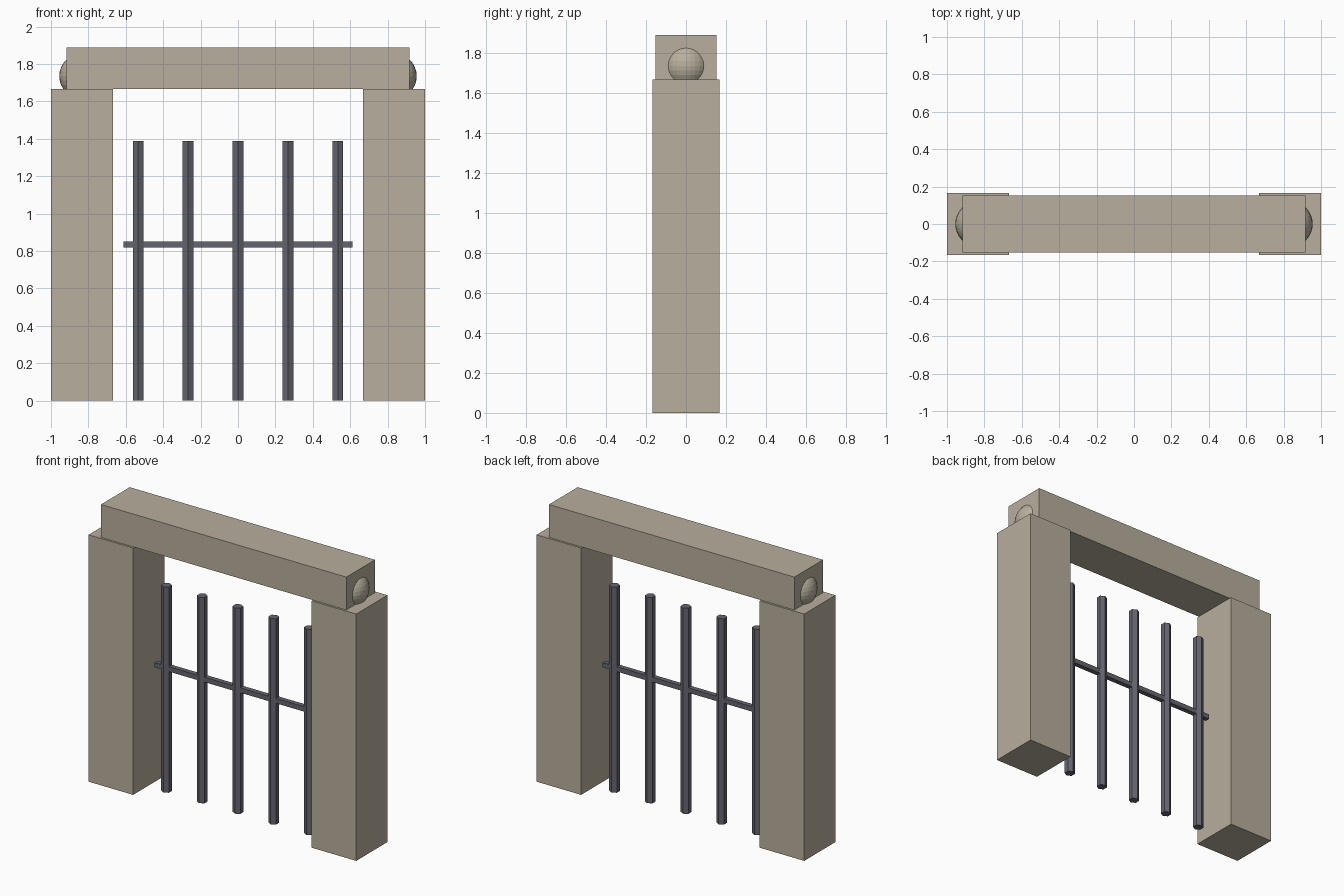
import bpy

if "Cube" in bpy.data.objects:
    bpy.data.objects.remove(bpy.data.objects["Cube"])


def material(name, color):
    m = bpy.data.materials.new(name)
    m.diffuse_color = (*color, 1)
    m.use_nodes = True
    m.node_tree.nodes["Principled BSDF"].inputs["Base Color"].default_value = m.diffuse_color
    return m


stone = material("stone", (0.48, 0.43, 0.34))
iron = material("iron", (0.13, 0.13, 0.16))


def finish(name, mat):
    obj = bpy.context.object
    obj.name = name
    obj.data.materials.append(mat)
    return obj


def box(name, size, center, mat):
    bpy.ops.mesh.primitive_cube_add(size=1, location=center)
    bpy.context.object.scale = size
    bpy.ops.object.transform_apply(location=False, rotation=False, scale=True)
    return finish(name, mat)


PILLAR_H = 1.667
LINTEL_H = 0.222

# Stone pillars, each with a ball that pokes out of the lintel end
for side, label in ((-1, "left"), (1, "right")):
    box(f"{label}_pillar", (0.333, 0.333, PILLAR_H),
        (side * 0.8335, 0, PILLAR_H / 2), stone)
    bpy.ops.mesh.primitive_uv_sphere_add(segments=32, ring_count=16, radius=0.122,
                                         location=(side * 0.8335, 0, 1.735))
    finish(f"{label}_ball", stone)

# Lintel across the pillars
box("lintel", (1.833, 0.306, LINTEL_H), (0, 0, PILLAR_H + LINTEL_H / 2), stone)

# Six-sided upright gate bars
BAR_H = 1.389
for i in range(5):
    bpy.ops.mesh.primitive_cylinder_add(vertices=6, radius=0.033, depth=BAR_H,
                                        location=((i - 2) * 0.267, 0, BAR_H / 2))
    finish(f"gate_bar_{i + 1}", iron)

# Horizontal rail through the bars
box("gate_rail", (1.222, 0.033, 0.033), (0, 0, 0.835), iron)
